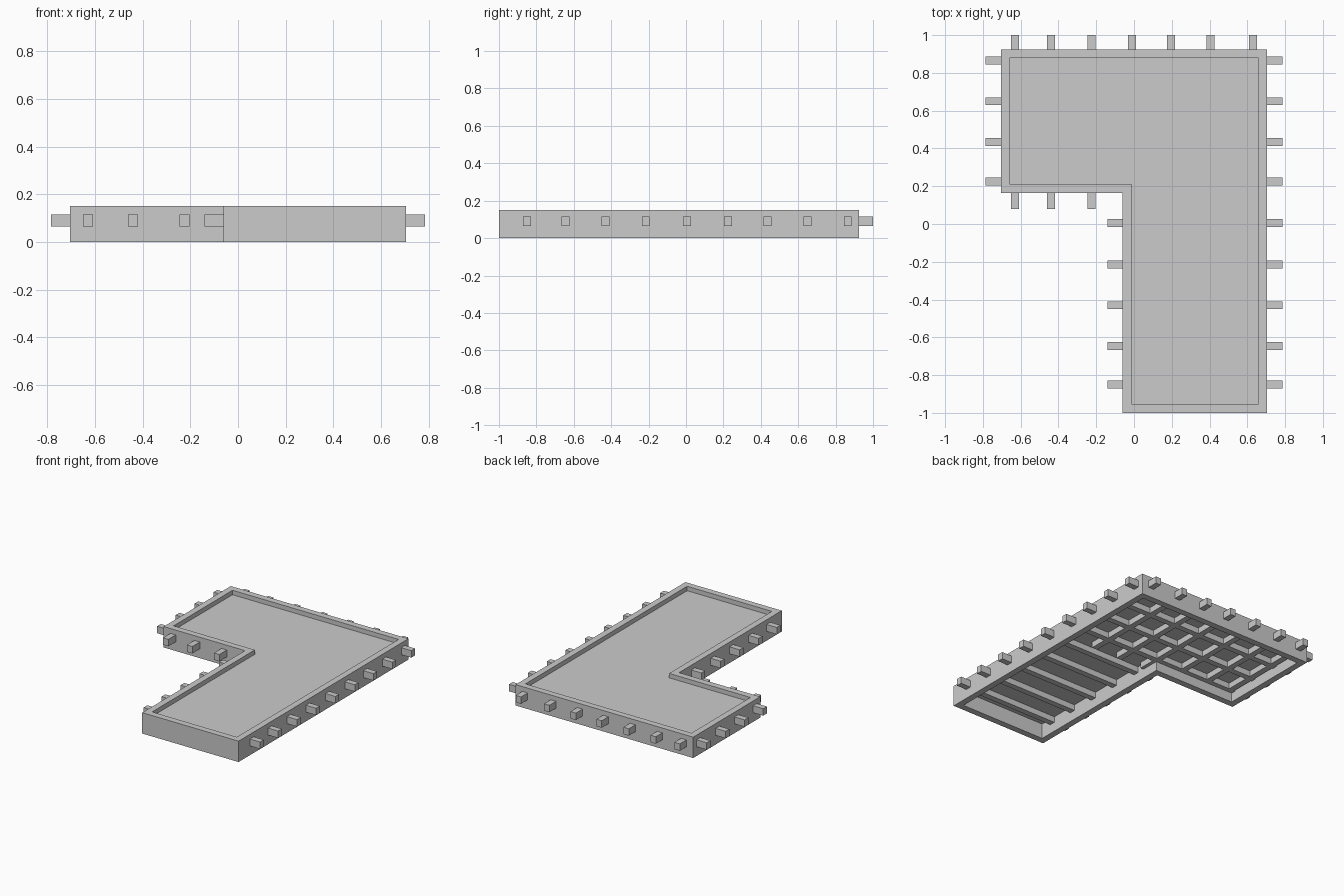
import bpy, bmesh

if "Cube" in bpy.data.objects:
    bpy.data.objects.remove(bpy.data.objects["Cube"])

# L-shaped outline and its inset, counter-clockwise
X, B, T, NX, NY, W = 0.705, -1.0, 0.925, -0.06, 0.165, 0.046
outer = [(NX, B), (X, B), (X, T), (-X, T), (-X, NY), (NX, NY)]
inner = [(NX + W, B + W), (X - W, B + W), (X - W, T - W),
         (-X + W, T - W), (-X + W, NY + W), (NX + W, NY + W)]


def finish(name, bm):
    bmesh.ops.recalc_face_normals(bm, faces=bm.faces)
    mesh = bpy.data.meshes.new(name)
    bm.to_mesh(mesh)
    bm.free()
    obj = bpy.data.objects.new(name, mesh)
    bpy.context.collection.objects.link(obj)
    return obj


def ring(bm, pts, z):
    return [bm.verts.new((x, y, z)) for x, y in pts]


def box(name, x0, x1, y0, y1, z0, z1):
    bm = bmesh.new()
    bmesh.ops.create_cube(bm, size=1)
    for v in bm.verts:
        v.co = (x1 if v.co.x > 0 else x0, y1 if v.co.y > 0 else y0,
                z1 if v.co.z > 0 else z0)
    return finish(name, bm)


# Wall frame around the outline
bm = bmesh.new()
loops = [ring(bm, outer, 0), ring(bm, outer, 0.15),
         ring(bm, inner, 0.15), ring(bm, inner, 0)]
for k in range(4):
    a, b = loops[k], loops[(k + 1) % 4]
    for i in range(6):
        j = (i + 1) % 6
        bm.faces.new((a[i], a[j], b[j], b[i]))
finish("wall_frame", bm)

# Thin roof deck resting on the beams
bm = bmesh.new()
lo, hi = ring(bm, inner, 0.108), ring(bm, inner, 0.118)
bm.faces.new(lo)
bm.faces.new(hi)
for i in range(6):
    j = (i + 1) % 6
    bm.faces.new((lo[i], lo[j], hi[j], hi[i]))
finish("roof_deck", bm)

# Beams running left to right, ends poking through the walls
H = 0.021
for y in (0.865, 0.65, 0.435, 0.225, 0.005, -0.215, -0.43, -0.645, -0.85):
    left = -0.785 if y > NY else -0.14
    box("cross_beam", left, 0.785, y - H, y + H, 0.066, 0.116)

# Beams running front to back under the wide block
for x in (-0.63, -0.44, -0.225, -0.01, 0.195, 0.405, 0.63):
    box("long_beam", x - H, x + H, 0.08, 1.0, 0.066, 0.116)
